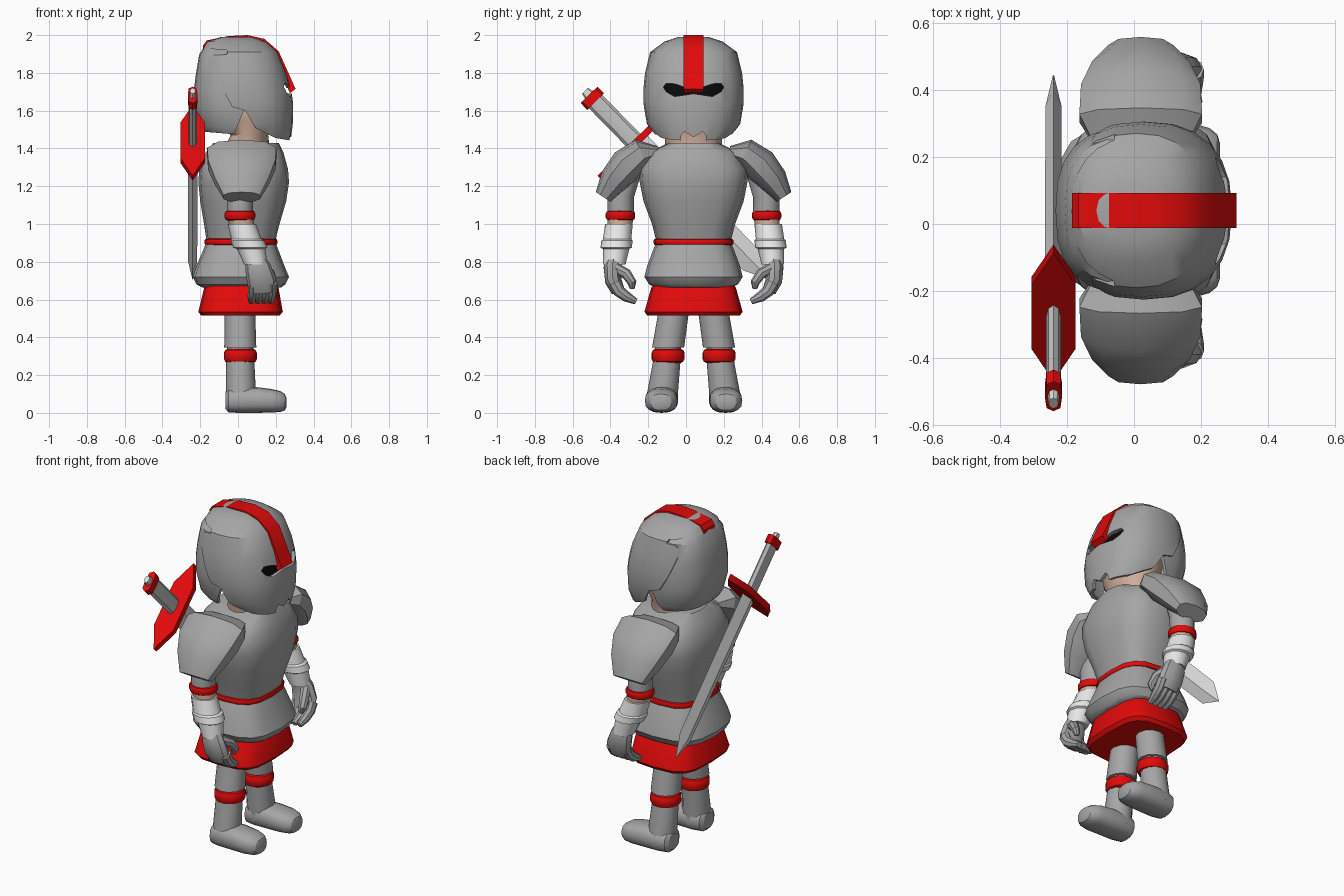
import bpy, bmesh, math
from mathutils import Vector

if "Cube" in bpy.data.objects:
    bpy.data.objects.remove(bpy.data.objects["Cube"])

CY = 0.04                      # plane of symmetry (the figure faces +x)
X, Z = Vector((1, 0, 0)), Vector((0, 0, 1))


def material(name, rgb):
    m = bpy.data.materials.new(name)
    m.use_nodes = True
    m.diffuse_color = (*rgb, 1)
    m.node_tree.nodes["Principled BSDF"].inputs["Base Color"].default_value = (*rgb, 1)
    return m


STEEL = material("steel grey", (0.38, 0.38, 0.38))
RED = material("red", (0.76, 0.003, 0.003))
SKIN = material("skin", (0.64, 0.42, 0.33))
WHITE = material("white cloth", (0.85, 0.85, 0.85))
BLADE = material("blade grey", (0.72, 0.72, 0.72))
GRIP = material("grip grey", (0.55, 0.55, 0.55))
BLACK = material("black", (0.003, 0.003, 0.003))


def finish(name, bm, mat):
    bmesh.ops.recalc_face_normals(bm, faces=bm.faces)
    me = bpy.data.meshes.new(name)
    bm.to_mesh(me)
    bm.free()
    me.materials.append(mat)
    ob = bpy.data.objects.new(name, me)
    bpy.context.scene.collection.objects.link(ob)
    return ob


def loft(name, pts, mat, s=1, ref=X, axis=None, segs=12, power=2, phase=0, open_start=False):
    """Skin rings (x, side offset, z, radius along ref, radius across) into a solid."""
    bm = bmesh.new()
    cs = [Vector((p[0], CY + s * p[1], p[2])) for p in pts]
    rings = []
    for i, c in enumerate(cs):
        t = axis or (cs[min(i + 1, len(cs) - 1)] - cs[max(i - 1, 0)])
        v = t.cross(ref).normalized()
        u = v.cross(t).normalized()
        ring = []
        for k in range(segs):
            a = math.tau * k / segs + phase
            ca, sa = math.cos(a), math.sin(a)
            ca = math.copysign(abs(ca) ** (2 / power), ca)
            sa = math.copysign(abs(sa) ** (2 / power), sa)
            ring.append(bm.verts.new(c + u * ca * pts[i][3] + v * sa * pts[i][4]))
        rings.append(ring)
    for a, b in zip(rings, rings[1:]):
        for k in range(segs):
            n = (k + 1) % segs
            bm.faces.new((a[k], a[n], b[n], b[k]))
    bm.faces.new(rings[-1])
    if not open_start:
        bm.faces.new(rings[0])
    return finish(name, bm, mat)


def stack(name, rows, mat, **kw):
    """Body section from rows (z, back x, front x, half width)."""
    pts = [((b + f) / 2, 0, z, (f - b) / 2, w) for z, b, f, w in rows]
    return loft(name, pts, mat, axis=Z, **kw)


def band(name, x, dy, z, rx, ry, h, mat, s=1, **kw):
    """Rounded ring around a limb or the waist."""
    pts = [(x, dy, z + k * h, rx - d, ry - d) for k, d in
           ((-1, h * .6), (-.8, h * .2), (-.4, 0), (.4, 0), (.8, h * .2), (1, h * .6))]
    return loft(name, pts, mat, s, axis=Z, **kw)


def prism(name, pts, side, lo, hi, mat):
    """Extrude an outline: along y (points x, z) or along x (points offset, z)."""
    bm = bmesh.new()
    ends = []
    for d in (lo, hi):
        ends.append([bm.verts.new((p, CY + d, q) if side == 'Y' else (d, CY + p, q))
                     for p, q in pts])
    bm.faces.new(ends[0])
    bm.faces.new(ends[1])
    for k in range(len(pts)):
        n = (k + 1) % len(pts)
        bm.faces.new((ends[0][k], ends[0][n], ends[1][n], ends[1][k]))
    return finish(name, bm, mat)


def carve(ob, cutters):
    """Thicken a shell, subtract the cutters and bake the result."""
    sol = ob.modifiers.new("thickness", 'SOLIDIFY')
    sol.thickness, sol.offset = 0.02, -1
    for c in cutters:
        c.hide_render = True
        b = ob.modifiers.new("cut", 'BOOLEAN')
        b.operation, b.solver, b.object = 'DIFFERENCE', 'EXACT', c
    bpy.context.view_layer.update()
    dg = bpy.context.evaluated_depsgraph_get()
    ob.data = bpy.data.meshes.new_from_object(ob.evaluated_get(dg))
    ob.modifiers.clear()
    for c in cutters:
        bpy.data.objects.remove(c)


# Helmet: visor shell with side slots, eye slit and chin notch, and a back shell
shell = [(1.43, -.12, .278, .18), (1.53, -.20, .29, .25), (1.64, -.228, .292, .265),
         (1.72, -.228, .28, .265), (1.80, -.218, .258, .257), (1.91, -.20, .212, .23),
         (1.965, -.165, .15, .155), (1.99, -.09, .08, .08)]
visor = stack("helmet_visor", shell, STEEL, segs=24, power=2.4, open_start=True)
side_cut = prism("side_cutter", [(-.5, 1.935), (-.18, 1.93), (-.06, 1.92), (-.055, 1.9),
                 (-.10, 1.893), (-.135, 1.87), (-.115, 1.8), (-.08, 1.71), (-.03, 1.62),
                 (.04, 1.6), (.09, 1.51), (.2, 1.455), (.32, 1.435), (.5, 1.3), (-.5, 1.3)],
                 'Y', -.5, .5, STEEL)
half_slit = [(0, 1.72), (.05, 1.725), (.10, 1.742), (.145, 1.745), (.16, 1.725), (.145, 1.7),
             (.10, 1.675), (.05, 1.682), (0, 1.69)]
slit = prism("slit_cutter", half_slit + [(-y, z) for y, z in half_slit[-2:0:-1]],
             'X', .03, .5, BLACK)
notch = prism("notch_cutter", [(-.07, 1.4), (-.065, 1.47), (-.05, 1.49), (0, 1.46),
              (.05, 1.49), (.065, 1.47), (.07, 1.4)], 'X', .1, .5, STEEL)
carve(visor, [side_cut, slit, notch])

back = stack("helmet_back", [(z - .014, b - .006, f - .03, w * .945) for z, b, f, w in shell],
             STEEL, segs=24, power=2.6, open_start=True)
carve(back, [prism("back_cutter", [(-.5, 1.47), (-.2, 1.49), (-.02, 1.475), (.03, 1.6),
             (.03, 2.2), (.5, 2.2), (.5, 1.3), (-.5, 1.3)], 'Y', -.5, .5, STEEL)])

# Red crest over the helmet
ridge = [(-.185, 1.945), (-.165, 1.972), (-.05, 1.995), (.05, 2.0), (.14, 1.98),
         (.215, 1.915), (.267, 1.8), (.305, 1.715)]
prism("helmet_crest", ridge + [(x - .03 if x > 0 else x, z - .022) for x, z in ridge[::-1]],
      'Y', -.052, .052, RED)

# Head, neck and the dark inside of the eye slit
stack("eye_shadow", [(1.63, -.1, .22, .2), (1.78, -.1, .2, .2)], BLACK, segs=16)
stack("head", [(1.38, -.08, .17, .15), (1.47, -.04, .16, .15), (1.54, -.08, .19, .18),
               (1.64, -.12, .2, .19), (1.8, -.12, .15, .17)], SKIN, segs=16)

# Body
stack("breastplate", [(.90, -.165, .195, .195), (1.0, -.18, .22, .22), (1.12, -.20, .255, .265),
      (1.22, -.21, .27, .285), (1.29, -.205, .265, .29), (1.38, -.17, .24, .24),
      (1.43, -.13, .215, .13)], STEEL, segs=16, power=2.9)
stack("hip_plate", [(.665, -.19, .23, .2), (.68, -.22, .25, .235), (.72, -.24, .27, .26),
      (.78, -.22, .245, .245), (.86, -.185, .215, .215), (.91, -.165, .195, .195)],
      STEEL, segs=16, power=3)
band("belt", .015, 0, .905, .193, .212, .017, RED, segs=16, power=2.9)
stack("skirt", [(.515, -.195, .22, .245), (.535, -.21, .237, .26), (.66, -.18, .215, .225),
      (.70, -.16, .19, .2)], RED, segs=16, power=3.6)

for side, s in (("left", 1), ("right", -1)):
    # Shoulder plate: each ring spans a lower and an upper rim point
    rims = [(.17, 1.36, .21, 1.405, .14), (.22, 1.32, .33, 1.43, .19),
            (.28, 1.25, .42, 1.375, .185), (.35, 1.19, .49, 1.27, .15),
            (.43, 1.135, .525, 1.15, .1)]
    loft(side + "_shoulder_plate",
         [(.02, (a + c) / 2, (b + d) / 2, math.hypot(c - a, d - b) / 2, w)
          for a, b, c, d, w in rims], STEEL, s, ref=Vector((0, .66 * s, .75)),
         segs=10, power=2.6)

    # Arm
    loft(side + "_sleeve", [(.01, .35, 1.27, .075, .07), (.01, .385, 1.15, .07, .07),
         (.01, .385, 1.05, .068, .07)], STEEL, s)
    band(side + "_arm_band", .01, .387, 1.045, .082, .078, .026, RED, s)
    loft(side + "_forearm", [(.01, .385, 1.05, .07, .07), (.03, .395, .95, .06, .06)], SKIN, s)
    loft(side + "_cuff", [(.02, .395, 1.0, .075, .073), (.045, .405, .92, .08, .075),
         (.05, .405, .912, .09, .083), (.065, .41, .875, .09, .083),
         (.07, .41, .868, .075, .07), (.095, .42, .785, .062, .06)], WHITE, s, axis=Z)

    # Hand with curled fingers
    loft(side + "_palm", [(.09, .42, .82, .05, .045), (.105, .43, .77, .068, .048),
         (.125, .425, .70, .078, .046), (.13, .40, .645, .07, .038)], STEEL, s, segs=10)
    for i in range(4):
        fx = .08 + i * .034
        loft(f"{side}_finger_{i + 1}", [(fx, .42, .69, .026, .034), (fx, .395, .645, .026, .032),
             (fx - .005, .355, .615, .025, .028), (fx - .01, .305, .59, .016, .016)],
             STEEL, s, segs=8)
    loft(side + "_thumb", [(.14, .41, .765, .03, .03), (.17, .355, .735, .028, .028),
         (.18, .325, .69, .024, .024), (.17, .325, .66, .014, .014)], STEEL, s, segs=8)

    # Leg
    loft(side + "_thigh", [(.01, .10, .57, .08, .08), (.012, .135, .345, .085, .085)],
         STEEL, s, axis=Z)
    band(side + "_knee_band", .013, .135, .302, .088, .088, .038, RED, s, segs=16)
    loft(side + "_shin", [(.012, .135, .36, .068, .068), (.012, .143, .265, .075, .073),
         (.015, .165, .10, .08, .082), (.015, .168, .05, .078, .085)], STEEL, s, axis=Z)
    loft(side + "_shoe", [(-.065, .168, .065, .045, .05), (-.05, .168, .065, .062, .074),
         (0, .168, .068, .068, .086), (.10, .17, .068, .068, .086), (.18, .172, .064, .062, .086),
         (.225, .172, .06, .055, .074), (.248, .172, .057, .043, .055),
         (.256, .172, .055, .025, .03)], STEEL, s, ref=Z, axis=X, segs=16, power=2.5)

# Sword slung diagonally across the back
ALONG = Vector((0, .7, -.714))


def sword(name, rows, mat, **kw):
    pts = [(-.24, -.305 + .7 * t, 1.43 - .714 * t, a, b) for t, a, b in rows]
    return loft(name, pts, mat, axis=ALONG, **kw)


sword("sword_blade", [(0, .026, .07), (.88, .024, .068), (1.01, .002, .003)], BLADE, segs=4)
sword("sword_guard", [(-.018, .075, .268), (.018, .075, .268)], RED, segs=6, phase=math.pi / 2)
sword("sword_grip", [(-.33, .022, .05), (0, .022, .05)], GRIP, segs=8)
sword("sword_pommel", [(-.355, .026, .062), (-.305, .026, .062)], RED, segs=8, power=3)
sword("sword_pommel_cap", [(-.385, .015, .022), (-.35, .018, .03)], BLADE, segs=8)

# Smooth shading with sharp edges kept
bpy.ops.object.select_all(action='DESELECT')
for ob in bpy.context.scene.objects:
    if ob.type == 'MESH':
        ob.select_set(True)
        bpy.context.view_layer.objects.active = ob
bpy.ops.object.shade_smooth_by_angle(angle=math.radians(32))
